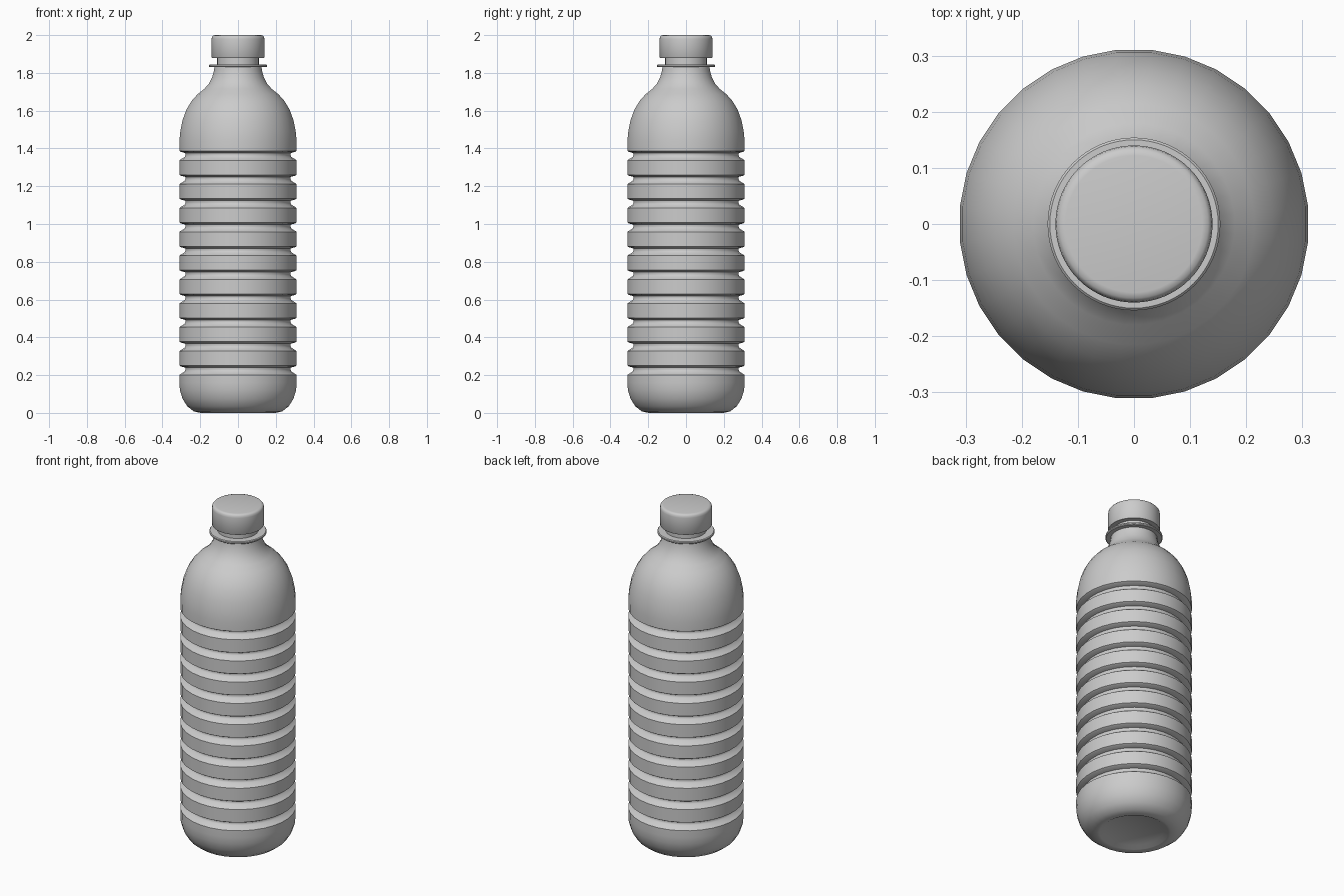
import bpy, bmesh, math

if "Cube" in bpy.data.objects:
    bpy.data.objects.remove(bpy.data.objects["Cube"])


def lathe(name, profile, sides, offset=0.0, angle=40):
    """Revolve (radius, z) points about z; a zero radius becomes a pole."""
    bm = bmesh.new()
    rings = []
    for r, z in profile:
        if r == 0:
            rings.append([bm.verts.new((0, 0, z))])
        else:
            rings.append([bm.verts.new((r * math.cos(math.tau * (i + offset) / sides),
                                        r * math.sin(math.tau * (i + offset) / sides), z))
                          for i in range(sides)])
    for a, b in zip(rings, rings[1:]):
        for i in range(sides):
            j = (i + 1) % sides
            quad = [a[i % len(a)], a[j % len(a)], b[j % len(b)], b[i % len(b)]]
            bm.faces.new(list(dict.fromkeys(quad)))
    bmesh.ops.recalc_face_normals(bm, faces=bm.faces[:])
    mesh = bpy.data.meshes.new(name)
    bm.to_mesh(mesh)
    bm.free()
    obj = bpy.data.objects.new(name, mesh)
    bpy.context.collection.objects.link(obj)
    bpy.ops.object.select_all(action='DESELECT')
    obj.select_set(True)
    bpy.context.view_layer.objects.active = obj
    bpy.ops.object.shade_smooth_by_angle(angle=math.radians(angle))
    return obj


# Bottle body: base, ten grooves, domed shoulder
R = 0.312
body = [(0, 0.022), (0.16, 0.02), (0.185, 0.006), (0.20, 0.005), (0.235, 0.013), (0.27, 0.035),
        (0.295, 0.075), (0.309, 0.12), (R, 0.16)]
pitch = 0.1262
for k in range(10):
    z = 0.232 + k * pitch          # centre of the groove
    body += [(R, z - 0.031), (0.305, z - 0.026), (0.283, z - 0.012),
             (0.279, z - 0.002), (0.281, z + 0.008), (0.304, z + 0.014), (R, z + 0.019)]
body += [(R, 1.44), (0.307, 1.49), (0.295, 1.55), (0.275, 1.605), (0.248, 1.65),
         (0.215, 1.687), (0.18, 1.715), (0.155, 1.742), (0.138, 1.775), (0.128, 1.81),
         (0.125, 1.835)]
lathe("bottle_body", body, 32, 0.5)

# Neck finish with support ring
lathe("neck_ring", [(0.11, 1.83), (0.15, 1.83), (0.154, 1.834), (0.154, 1.841),
                    (0.15, 1.845), (0.11, 1.845), (0.11, 1.89)], 64)

# Screw cap
lathe("cap", [(0.105, 1.88), (0.138, 1.88), (0.14, 1.883), (0.14, 1.98), (0.138, 1.991),
              (0.132, 1.998), (0.122, 2.0), (0, 2.0)], 64)

# Lift-free base: lower the foot rim exactly to the ground
for v in bpy.data.objects["bottle_body"].data.vertices:
    if v.co.z < 0.03:
        v.co.z -= 0.005
